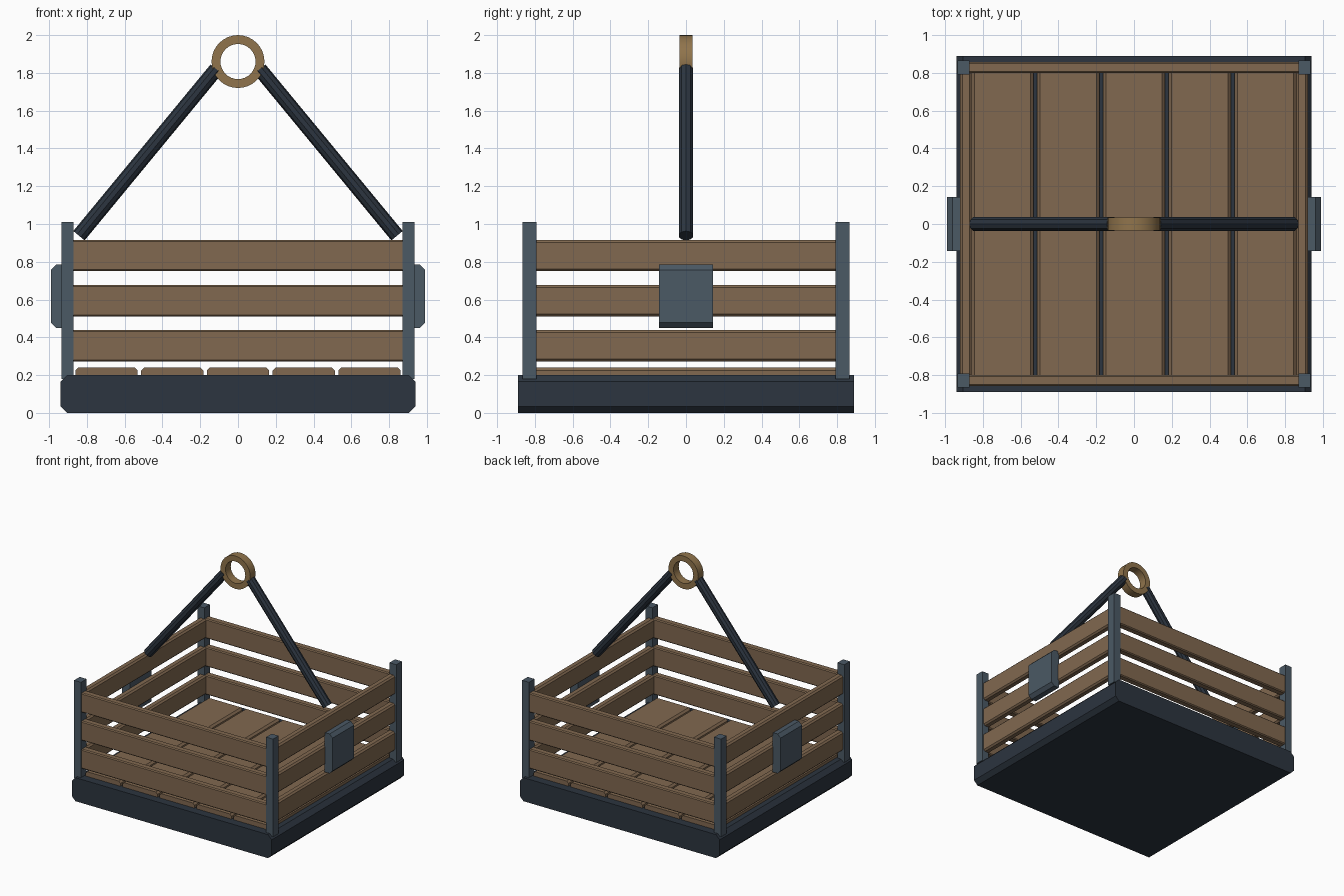
import bpy, bmesh, math
from mathutils import Vector

cube = bpy.data.objects.get("Cube")
if cube:
    bpy.data.objects.remove(cube, do_unlink=True)


def material(name, colour):
    m = bpy.data.materials.new(name)
    m.use_nodes = True
    rgba = (*colour, 1)
    m.diffuse_color = rgba
    m.node_tree.nodes["Principled BSDF"].inputs["Base Color"].default_value = rgba
    return m


wood = material("brown wood", (0.22, 0.14, 0.08))
dark = material("dark navy metal", (0.025, 0.035, 0.05))
steel = material("slate steel", (0.07, 0.1, 0.13))
brass = material("dull brass", (0.28, 0.175, 0.072))


def finish(bm, name, mat):
    bmesh.ops.recalc_face_normals(bm, faces=bm.faces)
    mesh = bpy.data.meshes.new(name)
    bm.to_mesh(mesh)
    bm.free()
    mesh.materials.append(mat)
    ob = bpy.data.objects.new(name, mesh)
    bpy.context.collection.objects.link(ob)
    return ob


def box(name, mat, centre, size, bevel=0, axis=None, keep=lambda p: True):
    """Box whose edges along one axis are chamfered."""
    bm = bmesh.new()
    bmesh.ops.create_cube(bm, size=1)
    for v in bm.verts:
        v.co = Vector(c + s * k for c, s, k in zip(centre, size, v.co))
    if bevel:
        edges = [e for e in bm.edges
                 if abs((e.verts[0].co - e.verts[1].co)[axis]) > 1e-4
                 and keep((e.verts[0].co + e.verts[1].co) / 2)]
        bmesh.ops.bevel(bm, geom=edges, offset=bevel, segments=1, affect='EDGES')
    return finish(bm, name, mat)


# Chamfered base tray
box("base", dark, (0, 0, 0.1), (1.88, 1.78, 0.2), 0.035, 1)

# Floor boards with chamfered top edges
for i in range(5):
    box(f"floor_board_{i + 1}", wood, ((i - 2) * 0.348, 0, 0.215), (0.33, 1.64, 0.05),
        0.016, 1, lambda p: p.z > 0.22)

# Corner posts
for sx, left in ((-1, "right"), (1, "left")):
    for sy, front in ((-1, "front"), (1, "back")):
        box(f"{front}_{left}_post", steel, (sx * 0.903, sy * 0.828, 0.595),
            (0.065, 0.075, 0.83))

# Slatted walls, three rails on each side
for i in range(3):
    z = 0.355 + i * 0.239
    for s, end, side in ((-1, "front", "right"), (1, "back", "left")):
        box(f"{end}_rail_{i + 1}", wood, (0, s * 0.828, z), (1.76, 0.06, 0.166), 0.008, 0)
        box(f"{side}_rail_{i + 1}", wood, (s * 0.89, 0, z), (0.062, 1.6, 0.166), 0.013, 1)

for s, side in ((-1, "right"), (1, "left")):
    # Side plates, chamfered on the outer edges
    box(f"{side}_plate", steel, (s * 0.952, 0, 0.618), (0.076, 0.288, 0.335),
        0.028, 1, lambda p: abs(p.x) > 0.95)

    # Slanted hanging bars
    low, high = Vector((s * 0.842, 0, 0.938)), Vector((s * 0.115, 0, 1.82))
    bm = bmesh.new()
    bmesh.ops.create_cone(bm, cap_ends=True, segments=10, radius1=0.039, radius2=0.039,
                          depth=(high - low).length)
    bar = finish(bm, f"{side}_hanging_bar", dark)
    bar.location = (low + high) / 2
    bar.rotation_euler = (high - low).to_track_quat('Z', 'Y').to_euler()

# Flat-sided lifting ring
bm = bmesh.new()
section = [(0.093, -0.035), (0.14, -0.035), (0.14, 0.035), (0.093, 0.035)]
verts = [bm.verts.new((r, y, 0)) for r, y in section]
edges = [bm.edges.new((verts[k], verts[(k + 1) % 4])) for k in range(4)]
bmesh.ops.spin(bm, geom=verts + edges, cent=(0, 0, 0), axis=(0, 1, 0),
               angle=math.tau, steps=32)
bmesh.ops.remove_doubles(bm, verts=bm.verts, dist=0.0005)
ring = finish(bm, "lifting_ring", brass)
ring.location = (0, 0, 1.86)
bpy.context.view_layer.objects.active = ring
ring.select_set(True)
bpy.ops.object.shade_smooth_by_angle(angle=math.radians(30))
